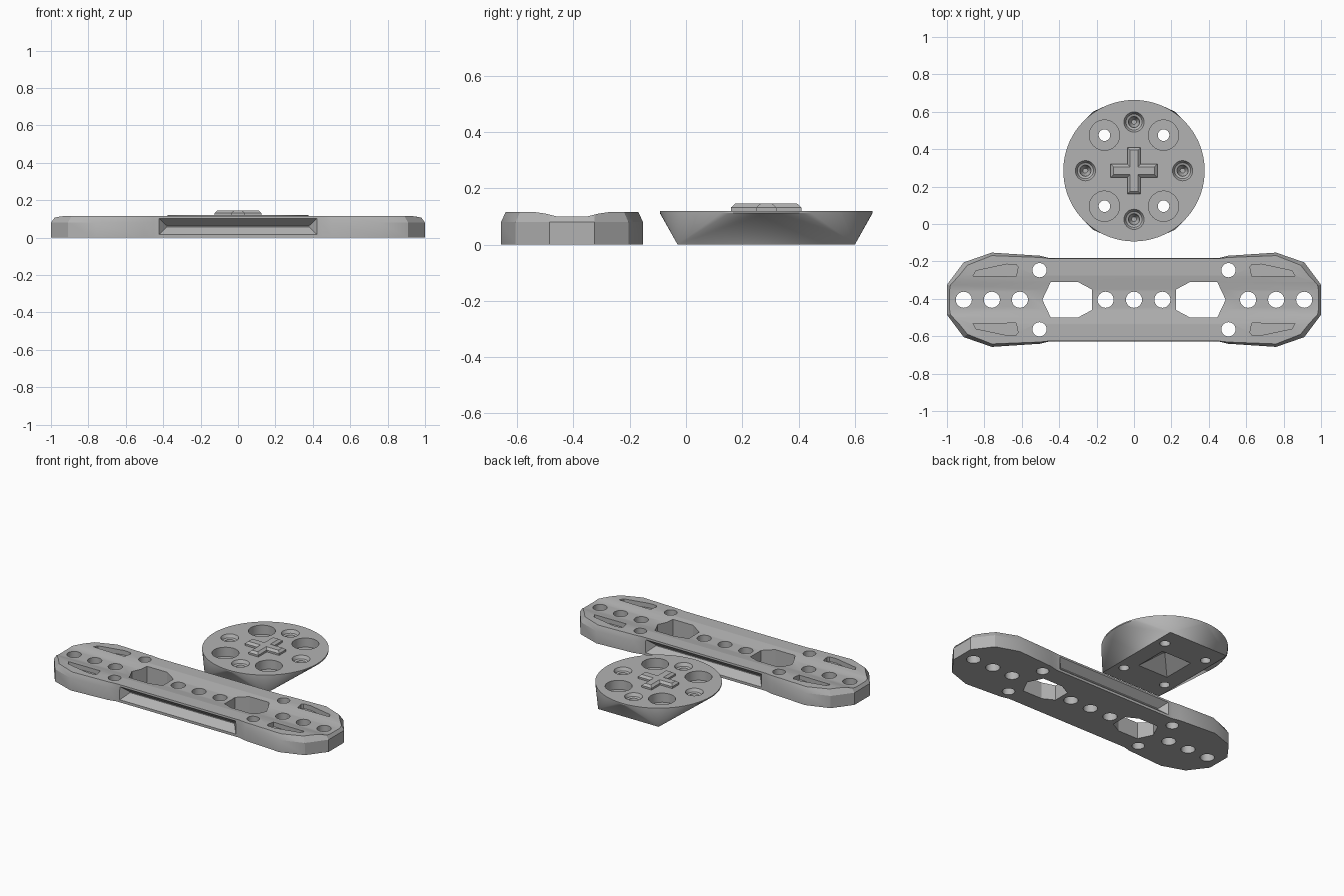
import bpy, bmesh, math
from mathutils import Vector

cube = bpy.data.objects.get("Cube")
if cube:
    bpy.data.objects.remove(cube, do_unlink=True)

grey = bpy.data.materials.new("matte_grey")
grey.use_nodes = True
grey.diffuse_color = (0.45, 0.45, 0.45, 1)
grey.node_tree.nodes["Principled BSDF"].inputs["Base Color"].default_value = (0.45, 0.45, 0.45, 1)

PLATE_Y, DISC_Y = -0.405, 0.285


def finish(name, bm):
    bmesh.ops.recalc_face_normals(bm, faces=bm.faces)
    mesh = bpy.data.meshes.new(name)
    bm.to_mesh(mesh)
    bm.free()
    mesh.materials.append(grey)
    obj = bpy.data.objects.new(name, mesh)
    bpy.context.collection.objects.link(obj)
    return obj


def loft(name, rings):
    """Skin closed rings of points and cap both ends."""
    bm = bmesh.new()
    loops = [[bm.verts.new(p) for p in ring] for ring in rings]
    n = len(loops[0])
    for a, b in zip(loops, loops[1:]):
        for i in range(n):
            j = (i + 1) % n
            bm.faces.new((a[i], a[j], b[j], b[i]))
    bm.faces.new(loops[0])
    bm.faces.new(loops[-1])
    return finish(name, bm)


def ring(pts, z, y=0):
    return [(px, py + y, z) for px, py in pts]


def prism(name, pts, z0, z1, y=0):
    return loft(name, [ring(pts, z0, y), ring(pts, z1, y)])


def circle(r, n=32, x=0, y=0):
    return [(x + r * math.cos(math.tau * i / n), y + r * math.sin(math.tau * i / n)) for i in range(n)]


def rect(a, b):
    return [(a, b), (-a, b), (-a, -b), (a, -b)]


def four_way(q):
    """Mirror a quarter outline into a closed loop."""
    right = q + [(x, -y) for x, y in reversed(q)]
    return right + [(-x, y) for x, y in reversed(right)]


def cut(target, cutter):
    cutter.hide_render = True
    mod = target.modifiers.new("cut", "BOOLEAN")
    mod.operation, mod.solver, mod.object = "DIFFERENCE", "EXACT", cutter
    bpy.context.view_layer.objects.active = target
    bpy.ops.object.modifier_apply(modifier=mod.name)
    bpy.data.objects.remove(cutter, do_unlink=True)


def smooth(obj):
    bpy.ops.object.select_all(action="DESELECT")
    obj.select_set(True)
    bpy.context.view_layer.objects.active = obj
    bpy.ops.object.shade_smooth_by_angle(angle=math.radians(25))


# Long plate with chamfered end lobes
low = four_way([(0.45, 0.222), (0.5, 0.235), (0.76, 0.252), (0.91, 0.2), (1, 0.08)])
top = four_way([(0.45, 0.22), (0.5, 0.226), (0.76, 0.236), (0.89, 0.185), (0.975, 0.08)])
plate = loft("mounting_plate", [ring(low, 0, PLATE_Y), ring(low, 0.08, PLATE_Y), ring(top, 0.115, PLATE_Y)])

# Shallow channel along the top
section = [(-0.13, 0.2), (-0.13, 0.115), (-0.095, 0.11), (-0.055, 0.1),
           (0.055, 0.1), (0.095, 0.11), (0.13, 0.115), (0.13, 0.2)]
cut(plate, loft("channel_cutter", [[(x, y + PLATE_Y, z) for y, z in section] for x in (-1.1, 1.1)]))

# V grooves in both long sides
for s in (-1, 1):
    mouth = [(x, PLATE_Y + s * 0.23, z) for x, z in ((-0.43, 0.01), (0.43, 0.01), (0.43, 0.11), (-0.43, 0.11))]
    root = [(x, PLATE_Y + s * 0.175, z) for x, z in ((-0.38, 0.057), (0.38, 0.057), (0.38, 0.063), (-0.38, 0.063))]
    cut(plate, loft("groove_cutter", [mouth, root]))

# Windows, tapered pockets and round holes
window = [(0.49, 0), (0.445, 0.095), (0.3, 0.095), (0.225, 0.055),
          (0.225, -0.055), (0.3, -0.095), (0.445, -0.095)]
pocket = [(0.86, 0.128), (0.845, 0.155), (0.68, 0.19), (0.63, 0.188), (0.62, 0.175), (0.63, 0.125)]
for s in (-1, 1):
    cut(plate, prism("window_cutter", [(s * x, y) for x, y in window], -0.1, 0.3, PLATE_Y))
    for t in (-1, 1):
        cut(plate, prism("pocket_cutter", [(s * x, t * y) for x, y in pocket], 0.085, 0.2, PLATE_Y))
        cut(plate, prism("hole_cutter", circle(0.038, 32, s * 0.505, t * 0.158), -0.1, 0.3, PLATE_Y))
for x in (-0.91, -0.76, -0.61, -0.152, 0, 0.152, 0.61, 0.76, 0.91):
    cut(plate, prism("hole_cutter", circle(0.043, 32, x), -0.1, 0.3, PLATE_Y))
smooth(plate)

# Disc: rectangular foot flaring to a round top
bm = bmesh.new()
for p in ring(rect(0.22, 0.315), 0, DISC_Y) + ring(circle(0.378, 72), 0.112, DISC_Y) + ring(circle(0.378, 72), 0.12, DISC_Y):
    bm.verts.new(p)
bmesh.ops.convex_hull(bm, input=bm.verts)
bmesh.ops.dissolve_limit(bm, angle_limit=0.01, verts=bm.verts, edges=bm.edges)
disc = finish("round_horn", bm)

# Counterbored through holes
for s in (-1, 1):
    for t in (-1, 1):
        x, y = s * 0.158, t * 0.19
        cut(disc, prism("bore_cutter", circle(0.081, 32, x, y), 0.06, 0.2, DISC_Y))
        cut(disc, prism("hole_cutter", circle(0.031, 32, x, y), -0.1, 0.2, DISC_Y))

# Stepped blind holes
for x, y in ((0.26, 0), (-0.26, 0), (0, 0.26), (0, -0.26)):
    steps = ((0.013, 0.045), (0.025, 0.065), (0.03, 0.095), (0.043, 0.1), (0.054, 0.12), (0.054, 0.2))
    cut(disc, loft("step_cutter", [ring(circle(r, 32, x, y), z, DISC_Y) for r, z in steps]))

# Pyramid socket underneath
cut(disc, loft("socket_cutter", [ring(rect(h, h), z, DISC_Y) for h, z in ((0.12, -0.01), (0.11, 0), (0.005, 0.08))]))
smooth(disc)


# Raised cross with bevelled top
def cross(l, w):
    return four_way([(w, l), (w, w), (l, w)])


loft("cross_key", [ring(cross(l, w), z, DISC_Y) for l, w, z in
                   ((0.125, 0.036, 0.118), (0.125, 0.036, 0.132), (0.11, 0.021, 0.145))])
